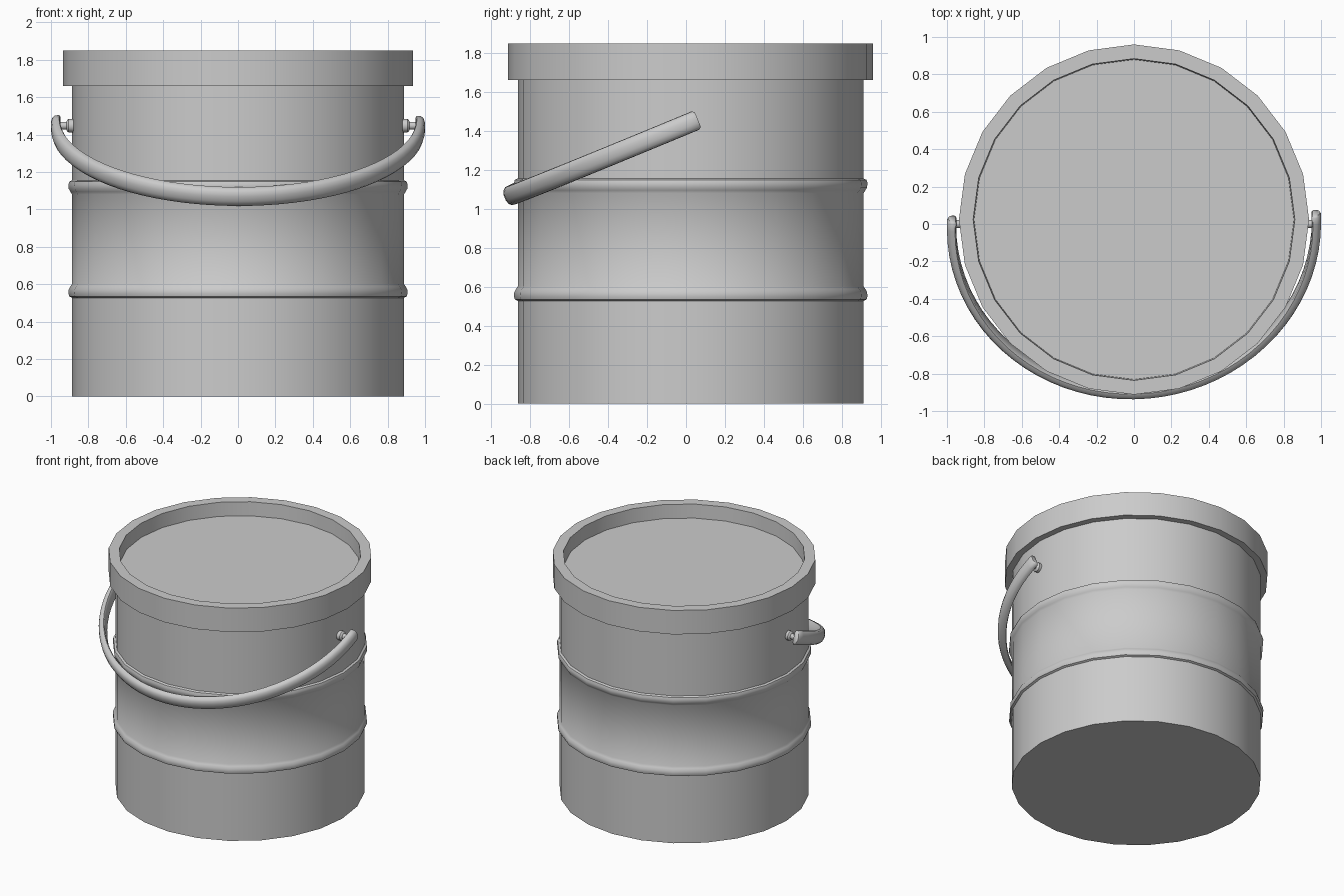
import bpy, bmesh
from math import sin, cos, pi, radians
from mathutils import Vector, Matrix

if "Cube" in bpy.data.objects:
    bpy.data.objects.remove(bpy.data.objects["Cube"])

CY = 0.024      # body axis sits slightly behind the origin
SIDES = 24


def make_object(name, rings, closed=False, smooth=35):
    """Skin a list of vertex rings; end rings are capped with one face."""
    bm = bmesh.new()
    loops = [[bm.verts.new(p) for p in ring] for ring in rings]
    n = len(loops[0])
    for a, b in zip(loops, loops[1:]):
        for i in range(n):
            j = (i + 1) % n
            bm.faces.new((a[i], a[j], b[j], b[i]))
    bm.faces.new(loops[0][::-1])
    bm.faces.new(loops[-1])
    bmesh.ops.recalc_face_normals(bm, faces=bm.faces)
    mesh = bpy.data.meshes.new(name)
    bm.to_mesh(mesh)
    bm.free()
    ob = bpy.data.objects.new(name, mesh)
    bpy.context.collection.objects.link(ob)
    bpy.ops.object.select_all(action='DESELECT')
    ob.select_set(True)
    bpy.context.view_layer.objects.active = ob
    bpy.ops.object.shade_smooth_by_angle(angle=radians(smooth))
    return ob


def lathe(name, profile, sides, matrix, smooth=35):
    """Turn (radius, height) pairs around the local z axis."""
    rings = [[matrix @ Vector((r * cos(2 * pi * i / sides), r * sin(2 * pi * i / sides), z))
              for i in range(sides)] for r, z in profile]
    return make_object(name, rings, smooth=smooth)


axis = Matrix.Translation((0, CY, 0))

# Can body with two raised ribs, the upper one a mirror of the lower
R = 0.887
rib = [(R, 0.527), (0.902, 0.534), (0.907, 0.55), (0.905, 0.572), (0.896, 0.588), (R, 0.602)]
upper_rib = [(r, 1.682 - z) for r, z in reversed(rib)]
lathe("can_body", [(R, 0)] + rib + upper_rib + [(R, 1.68)], SIDES, axis)

# Lid: wide rim with a recessed flat top
lathe("lid", [(0.86, 1.66), (0.936, 1.66), (0.936, 1.848), (0.86, 1.848), (0.855, 1.74)],
      SIDES, axis, smooth=30)

# Handle pins on both sides
for side, label in ((-1, "left"), (1, "right")):
    m = Matrix.Translation((side * 0.87, 0.0, 1.447)) @ Matrix.Rotation(side * pi / 2, 4, 'Y')
    lathe(label + "_handle_pin",
          [(0.036, 0), (0.036, 0.036), (0.03, 0.044), (0.021, 0.048), (0.021, 0.095)], 16, m)

# Handle: flat-backed rounded strap swept around a tilted half circle
TILT = radians(22.5)
along = Vector((0, cos(TILT), sin(TILT)))
normal = Vector((0, -sin(TILT), cos(TILT)))
pivot = Vector((0, -0.006, 1.438))
section = [(-0.024, -0.042), (-0.018, -0.051), (0.004, -0.049), (0.018, -0.036), (0.025, -0.014),
           (0.025, 0.014), (0.018, 0.036), (0.004, 0.049), (-0.018, 0.051), (-0.024, 0.042)]
STEPS = 40
stations = [(-3.2, 0.82), (-2.6, 1.0)]
stations += [(180 * i / STEPS, 1.0) for i in range(STEPS + 1)]
stations += [(182.6, 1.0), (183.2, 0.82)]
rings = []
for deg, scale in stations:
    a = radians(deg)
    ring = []
    for u, v in section:
        r = 0.975 + u * scale
        x = r * cos(a)
        ring.append(pivot + Vector((x, 0, 0)) + along * (-r * sin(a) + 0.014 * x)
                    + normal * (v * scale - 0.008 * x))
    rings.append(ring)
make_object("handle", rings, smooth=50)
